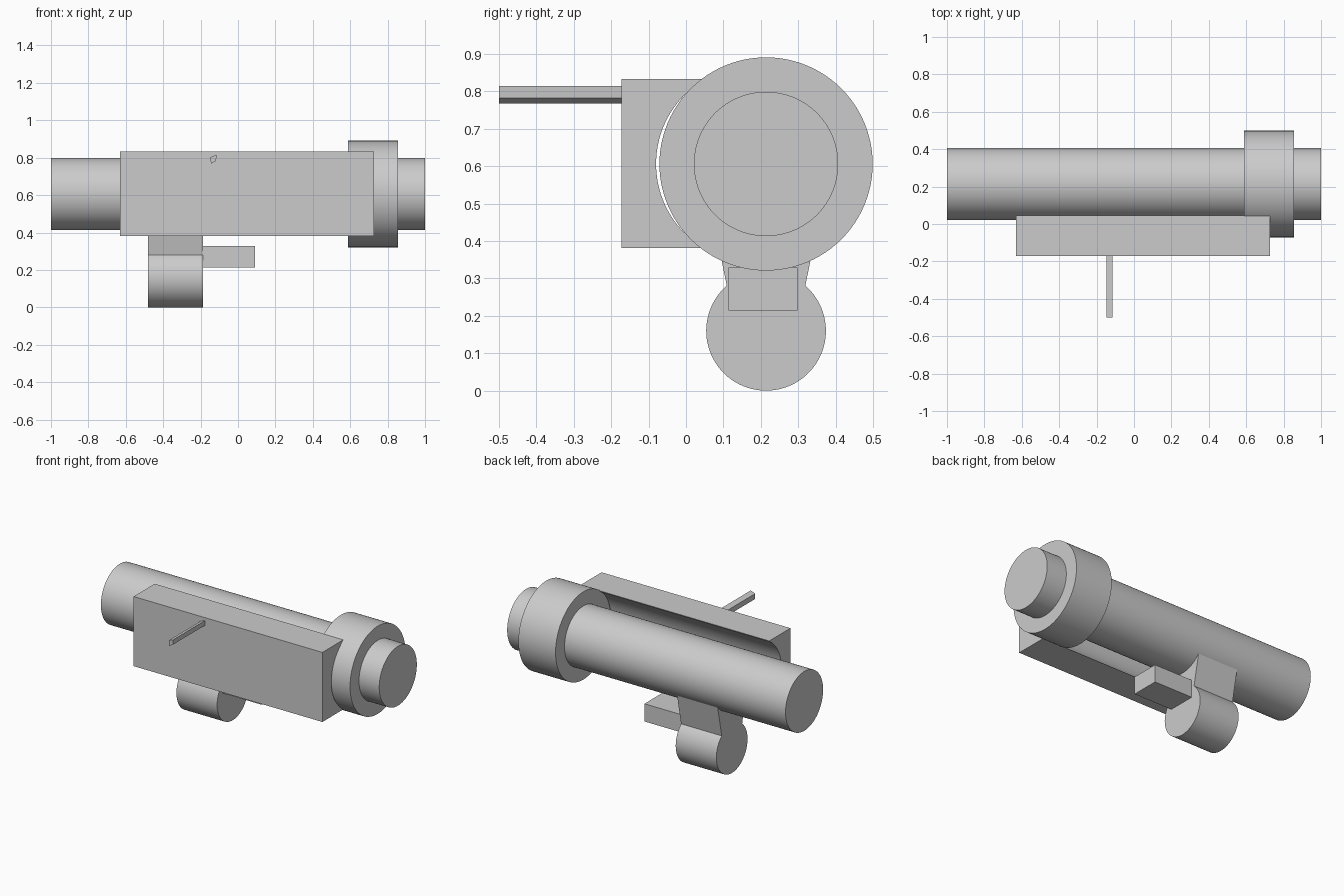
import bpy, bmesh
from math import sin, cos, pi, radians, asin
from mathutils import Matrix

cube = bpy.data.objects.get("Cube")
if cube:
    bpy.data.objects.remove(cube, do_unlink=True)

grey = bpy.data.materials.new("plain_grey")
grey.use_nodes = True
color = (0.6, 0.6, 0.6, 1)
grey.diffuse_color = color
grey.node_tree.nodes["Principled BSDF"].inputs["Base Color"].default_value = color

AXIS_Y, AXIS_Z = 0.214, 0.606  # centre line of the tube


def finish(name, bm):
    bmesh.ops.recalc_face_normals(bm, faces=bm.faces)
    mesh = bpy.data.meshes.new(name)
    bm.to_mesh(mesh)
    bm.free()
    mesh.materials.append(grey)
    obj = bpy.data.objects.new(name, mesh)
    bpy.context.collection.objects.link(obj)
    bpy.ops.object.select_all(action="DESELECT")
    obj.select_set(True)
    bpy.context.view_layer.objects.active = obj
    bpy.ops.object.shade_smooth_by_angle(angle=radians(25))
    return obj


def extrude(name, points, offset):
    """Close a flat outline and sweep it along offset."""
    bm = bmesh.new()
    face = bm.faces.new([bm.verts.new(p) for p in points])
    swept = bmesh.ops.extrude_face_region(bm, geom=[face], use_keep_orig=True)
    moved = [v for v in swept["geom"] if isinstance(v, bmesh.types.BMVert)]
    bmesh.ops.translate(bm, verts=moved, vec=offset)
    return finish(name, bm)


def arc(y, z, r, start, end, steps):
    return [(y + r * cos(a), z + r * sin(a))
            for a in (start + (end - start) * i / steps for i in range(steps + 1))]


def along_x(name, outline, x0, x1):
    return extrude(name, [(x0, y, z) for y, z in outline], (x1 - x0, 0, 0))


def rod_x(name, r, x0, x1):
    return along_x(name, arc(AXIS_Y, AXIS_Z, r, 0, 2 * pi, 96)[:-1], x0, x1)


# Main tube and its thick collar
rod_x("tube", 0.193, -1, 1)
rod_x("collar", 0.285, 0.588, 0.855)

# Side housing with a round hollow facing the tube
low, high, back, rim = 0.381, 0.833, -0.172, 0.045
hollow_y, hollow_r = 0.182, 0.262
half = pi - asin(0.2235 / hollow_r)
hollow = arc(hollow_y, AXIS_Z, hollow_r, half, 2 * pi - half, 40)
along_x("side_housing", [(rim, low), (back, low), (back, high), (rim, high)] + hollow,
        -0.63, 0.727)

# Lower barrel and tapered neck share one keyhole outline
start = pi - radians(49)
barrel = arc(AXIS_Y, 0.16, 0.16, start, 2 * pi + radians(49), 64)
neck = [(AXIS_Y + 0.15, 0.5), (AXIS_Y - 0.15, 0.5)]
along_x("barrel_and_neck", barrel + neck, -0.48, -0.188)

# Small block on the barrel end
along_x("end_block", [(0.113, 0.214), (0.298, 0.214), (0.298, 0.329), (0.113, 0.329)],
        -0.2, 0.09)

# Thin skewed pin on the front of the housing
pin = [(-0.147, 0.803), (-0.115, 0.815), (-0.117, 0.783), (-0.145, 0.767)]
extrude("front_pin", [(x, -0.5, z) for x, z in pin], (0, 0.34, 0))
